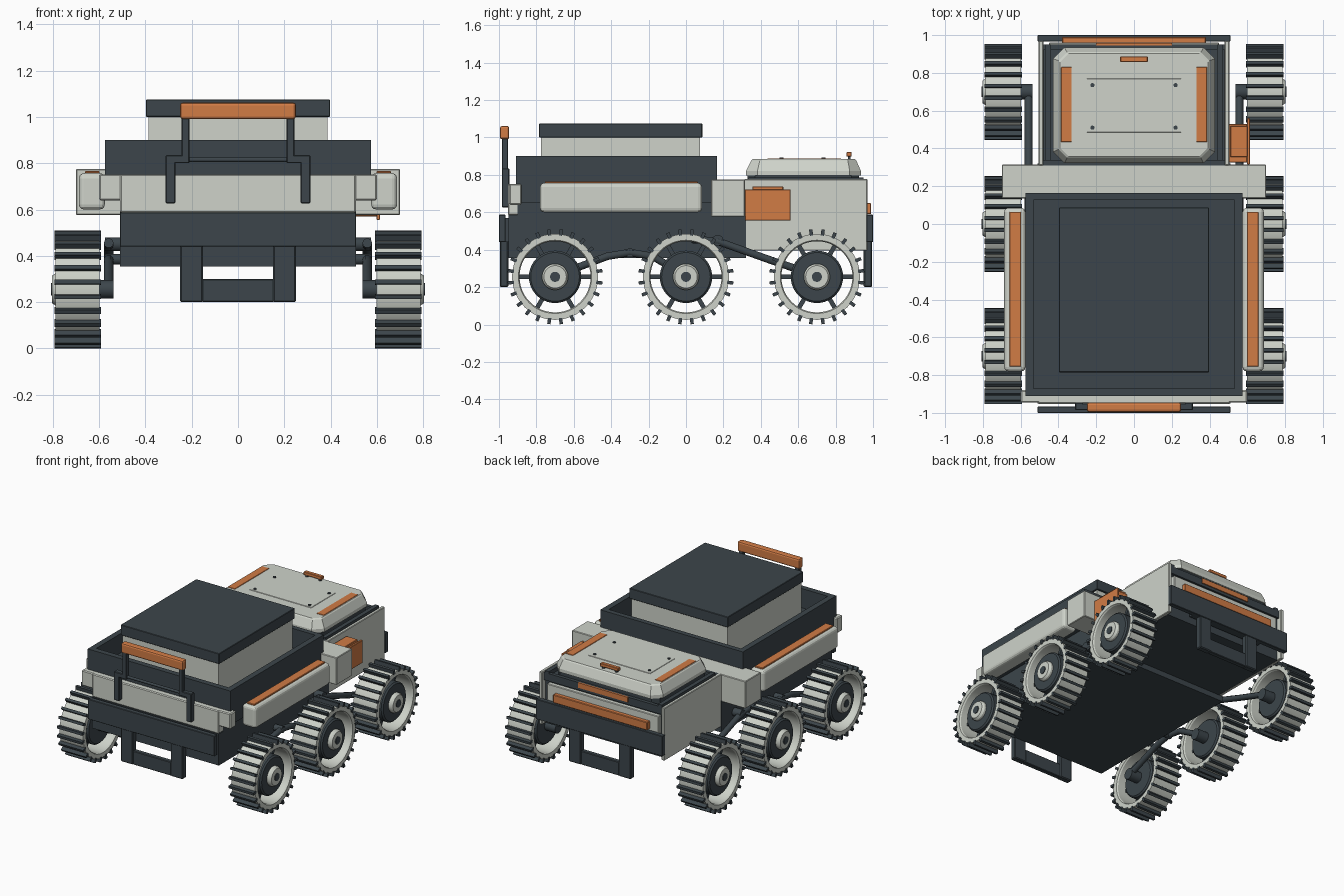
import bpy, bmesh, math
from mathutils import Matrix

if "Cube" in bpy.data.objects:
    bpy.data.objects.remove(bpy.data.objects["Cube"])


def material(name, rgb):
    m = bpy.data.materials.new(name)
    m.diffuse_color = (*rgb, 1)
    m.use_nodes = True
    m.node_tree.nodes["Principled BSDF"].inputs["Base Color"].default_value = m.diffuse_color
    return m


DARK = material("charcoal", (0.045, 0.06, 0.07))
LIGHT = material("pale_grey", (0.62, 0.65, 0.59))
ORANGE = material("orange", (0.64, 0.2, 0.06))


def finish(name, bm, mat, bevel=0.0, seg=1):
    bmesh.ops.recalc_face_normals(bm, faces=bm.faces)
    me = bpy.data.meshes.new(name)
    bm.to_mesh(me)
    bm.free()
    me.materials.append(mat)
    ob = bpy.data.objects.new(name, me)
    bpy.context.collection.objects.link(ob)
    if bevel:
        b = ob.modifiers.new("bevel", 'BEVEL')
        b.width, b.segments, b.limit_method = bevel, seg, 'ANGLE'
    return ob


def add_box(bm, x, y, z, rot=None):
    m = Matrix.Translation(((x[0] + x[1]) / 2, (y[0] + y[1]) / 2, (z[0] + z[1]) / 2))
    s = Matrix.Diagonal((x[1] - x[0], y[1] - y[0], z[1] - z[0], 1))
    bmesh.ops.create_cube(bm, size=1, matrix=(rot or Matrix()) @ m @ s)


def box(name, x, y, z, mat, bevel=0.0, seg=1):
    bm = bmesh.new()
    add_box(bm, x, y, z)
    return finish(name, bm, mat, bevel, seg)


def pair(name, x, y, z, mat, bevel=0.0, seg=1):
    for side, s in (("right", 1), ("left", -1)):
        box(f"{side}_{name}", sorted((s * x[0], s * x[1])), y, z, mat, bevel, seg)


def lathe(name, profile, mat, steps=40):
    # closed (radius, x) profile turned around the x axis
    bm = bmesh.new()
    rings = []
    for i in range(steps):
        a = math.tau * i / steps
        rings.append([bm.verts.new((x, r * math.cos(a), r * math.sin(a))) for r, x in profile])
    n = len(profile)
    for i in range(steps):
        p, q = rings[i], rings[(i + 1) % steps]
        for j in range(n):
            bm.faces.new((p[j], p[(j + 1) % n], q[(j + 1) % n], q[j]))
    bmesh.ops.remove_doubles(bm, verts=bm.verts, dist=1e-5)
    ob = finish(name, bm, mat)
    bpy.context.view_layer.objects.active = ob
    bpy.ops.object.select_all(action='DESELECT')
    ob.select_set(True)
    bpy.ops.object.shade_smooth_by_angle()
    return ob


def disc(name, r, x0, x1, mat):
    return lathe(name, [(0, x0), (r, x0), (r, x1), (0, x1)], mat, 28)


def tube(name, pts, r, mat):
    cu = bpy.data.curves.new(name, 'CURVE')
    cu.dimensions, cu.bevel_depth, cu.bevel_resolution, cu.use_fill_caps = '3D', r, 3, True
    sp = cu.splines.new('POLY')
    sp.points.add(len(pts) - 1)
    for p, c in zip(sp.points, pts):
        p.co = (*c, 1)
    cu.materials.append(mat)
    ob = bpy.data.objects.new(name, cu)
    bpy.context.collection.objects.link(ob)
    return ob


# Lower hull and deck
box("hull", (-.51, .51), (-.95, .32), (.355, .585), DARK)
box("deck_core", (-.51, .51), (-.90, .15), (.58, .66), DARK)
box("cross_block", (-.70, .70), (.135, .315), (.577, .775), LIGHT, .004)
box("front_panel", (-.51, .51), (-.952, -.88), (.585, .752), LIGHT, .006)
box("front_beam", (-.60, .60), (-.945, -.88), (.64, .752), LIGHT, .006)

# Cargo tray: floor with four walls
box("tray_floor", (-.57, .57), (-.90, .155), (.65, .76), DARK)
pair("tray_wall", (.533, .575), (-.875, .13), (.65, .90), DARK)
box("tray_front_wall", (-.575, .575), (-.91, -.87), (.65, .90), DARK)
box("tray_back_wall", (-.575, .575), (.128, .165), (.65, .90), DARK)
box("cargo_box", (-.387, .387), (-.775, .075), (.76, 1.01), LIGHT)
box("cargo_lid", (-.397, .397), (-.785, .087), (1.0, 1.076), DARK, .003)

# Side pods
pair("pod", (.575, .687), (-.78, .085), (.60, .757), LIGHT, .022, 3)
pair("pod_strip", (.597, .66), (-.755, .063), (.75, .766), ORANGE, .003)

# Front and rear bumpers with hanging tow frames
for end, s in (("front", -1), ("rear", 1)):
    def span(a, b):
        return sorted((s * a, s * b))
    box(f"{end}_bumper", (-.51, .51), span(.965, 1.0), (.44, .587), DARK, .003)
    box(f"{end}_bumper_mount", (-.30, .30), span(.94, .97), (.44, .57), DARK)
    pair(f"{end}_tow_post", (.152, .25), span(.95, .995), (.20, .50), DARK, .006)
    box(f"{end}_tow_bar", (-.155, .155), span(.955, .99), (.20, .30), DARK, .004)

# Front handle with stepped brackets
pair("handle_bracket", (.27, .312), (-.985, -.945), (.627, .835), DARK, .004)
pair("handle_step", (.21, .29), (-.985, -.95), (.80, .835), DARK, .004)
pair("handle_post", (.21, .243), (-.985, -.952), (.80, 1.0), DARK, .003)
tube("handle_rail", [(-.23, -.967, .815), (.23, -.967, .815)], .01, DARK)
box("handle_grip", (-.25, .25), (-.995, -.945), (.99, 1.062), ORANGE, .012, 2)

# Rear compartment
pair("rear_wall", (.48, .505), (.31, .97), (.395, .778), LIGHT, .004)
box("rear_core", (-.482, .482), (.31, .93), (.395, .755), DARK)
box("rear_front_rim", (-.482, .482), (.31, .335), (.70, .775), DARK)
pair("rear_rail", (.44, .47), (.335, .95), (.75, .785), DARK)
box("rear_top_bar", (-.48, .48), (.925, .95), (.715, .77), DARK)
box("rear_top_light", (-.20, .20), (.945, .957), (.735, .772), ORANGE)
box("rear_panel", (-.45, .45), (.92, .96), (.56, .70), LIGHT, .004)
box("rear_light_strip", (-.38, .38), (.955, .99), (.59, .65), ORANGE, .004)


# Hatch: stacked plates with cut corners
def octagon_plate(name, levels, mat):
    # levels: (half x, y0, y1, corner cut, z)
    bm = bmesh.new()
    rings = []
    for hx, y0, y1, c, z in levels:
        pts = [(-hx + c, y0), (hx - c, y0), (hx, y0 + c), (hx, y1 - c),
               (hx - c, y1), (-hx + c, y1), (-hx, y1 - c), (-hx, y0 + c)]
        rings.append([bm.verts.new((x, y, z)) for x, y in pts])
    for a, b in zip(rings, rings[1:]):
        for i in range(8):
            bm.faces.new((a[i], a[(i + 1) % 8], b[(i + 1) % 8], b[i]))
    bm.faces.new(rings[0][::-1])
    bm.faces.new(rings[-1])
    return finish(name, bm, mat)


octagon_plate("hatch_seal", [(.41, .33, .925, .04, .75), (.41, .33, .925, .04, .805)], DARK)
octagon_plate("hatch", [(.428, .322, .935, .06, .797), (.428, .322, .935, .06, .822),
                        (.40, .35, .91, .045, .878), (.392, .358, .902, .045, .885)], LIGHT)
pair("hatch_strip", (.33, .387), (.435, .83), (.86, .889), ORANGE, .002)
box("hatch_plate", (-.25, .25), (.485, .77), (.88, .888), LIGHT, .002)
for i, (x, y) in enumerate([(-.22, .51), (.22, .51), (-.22, .735), (.22, .735)]):
    b = disc(f"hatch_bolt_{i}", .011, 0, .008, DARK)
    b.rotation_euler.y = -math.pi / 2
    b.location = (x, y, .885)
pair("hatch_handle_post", (.045, .06), (.865, .88), (.87, .905), DARK)
box("hatch_handle", (-.073, .073), (.858, .886), (.898, .922), ORANGE, .003)

# Orange tool case on the right side
box("tool_case", (.50, .60), (.325, .53), (.57, .722), ORANGE, .004)
box("tool_case_cover", (.598, .614), (.315, .56), (.555, .722), ORANGE, .003)
box("tool_case_latch", (.51, .60), (.355, .52), (.71, .738), ORANGE, .003)

# Suspension arms
for side, s in (("right", 1), ("left", -1)):
    x = s * .558
    tube(f"{side}_front_arm", [(x, -.70, .26), (x, -.42, .365), (x, -.30, .385),
                               (x, -.18, .365), (x, 0, .26)], .021, DARK)
    tube(f"{side}_rear_arm", [(x, .03, .455), (x, .17, .445), (x, .45, .345), (x, .70, .26)], .021, DARK)
    tube(f"{side}_front_pivot", [(s * .49, -.30, .385), (s * .575, -.30, .385)], .024, DARK)
    tube(f"{side}_rear_pivot", [(s * .49, .17, .45), (s * .575, .17, .45)], .03, DARK)

# Wheel master parts, centred on x = 0, outer side toward +x
rim = lathe("wheel_rim", [(.230, -.095), (.230, .095), (.196, .095), (.190, .085),
                          (.190, -.085), (.196, -.095)], LIGHT, 48)
hub = lathe("wheel_hub", [(0, -.07), (.13, -.07), (.14, -.06), (.14, .07), (.13, .08), (0, .08)], DARK)
cap = lathe("wheel_cap", [(0, .05), (.07, .05), (.07, .095), (.06, .11), (.027, .11), (0, .11)], LIGHT)
nut = disc("wheel_nut", .027, .10, .115, DARK)
axle = disc("wheel_axle", .04, -.155, -.04, DARK)
bm = bmesh.new()
for i in range(24):
    add_box(bm, (-.1, .1), (-.009, .009), (.222, .255), Matrix.Rotation(math.tau * (i + .5) / 24, 4, 'X'))
lugs = finish("wheel_lugs", bm, DARK)
bm = bmesh.new()
for i in range(6):
    add_box(bm, (-.02, .03), (-.012, .012), (.12, .195), Matrix.Rotation(math.tau * (i + .5) / 6, 4, 'X'))
spokes = finish("wheel_spokes", bm, DARK)

# Place six wheels, sharing mesh data
parts = [rim, hub, cap, nut, axle, lugs, spokes]
spots = [(s, y) for s in (1, -1) for y in (-.70, 0, .70)]
for k, (s, y) in enumerate(spots):
    for p in parts:
        ob = p if k == 0 else p.copy()
        if k:
            bpy.context.collection.objects.link(ob)
        ob.location = (s * .692, y, .255)
        ob.rotation_euler = (0, 0, 0 if s > 0 else math.pi)
